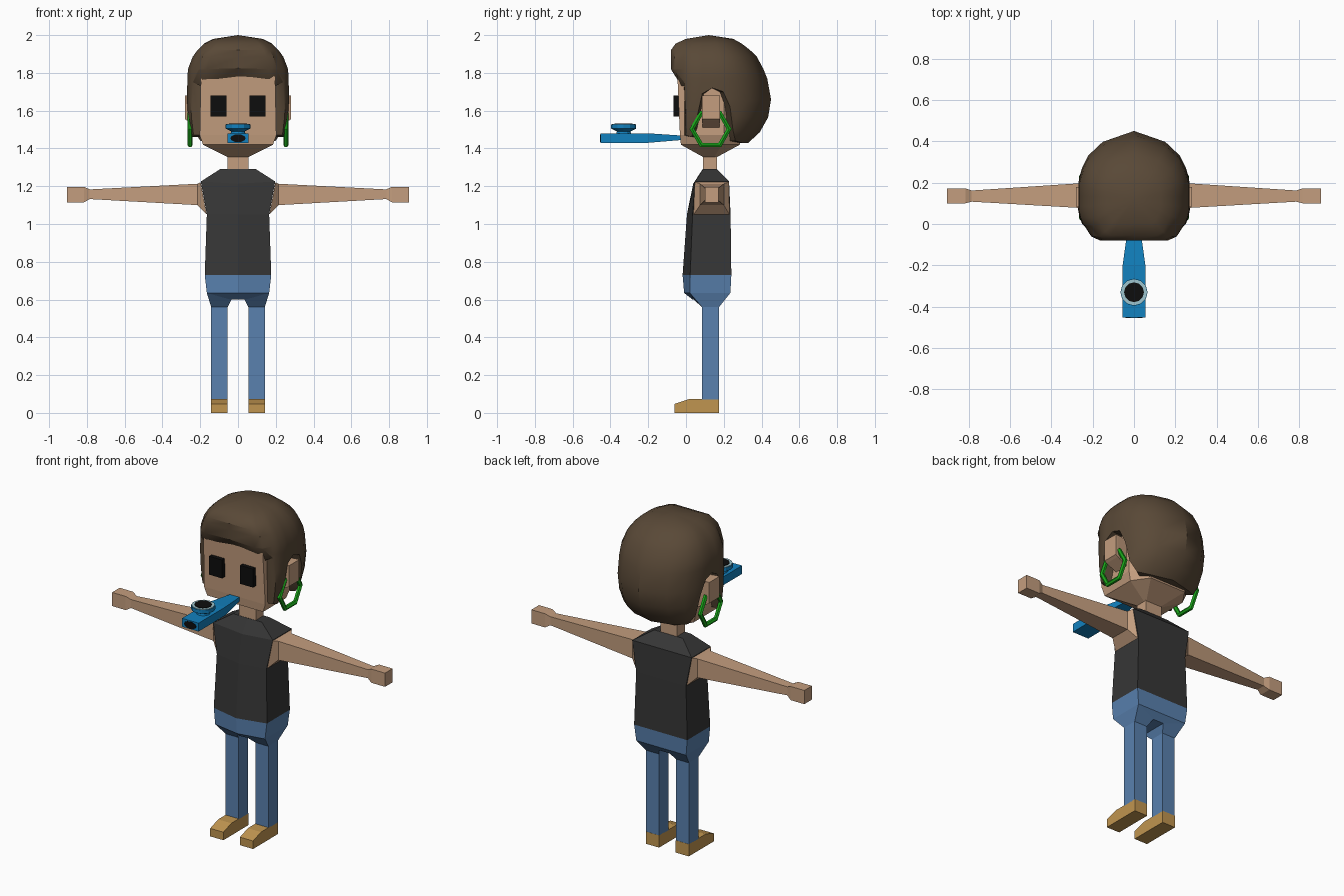
import bpy, bmesh, math

if "Cube" in bpy.data.objects:
    bpy.data.objects.remove(bpy.data.objects["Cube"])

def material(name, r, g, b):
    m = bpy.data.materials.new(name)
    m.diffuse_color = (r, g, b, 1)
    m.use_nodes = True
    m.node_tree.nodes["Principled BSDF"].inputs["Base Color"].default_value = m.diffuse_color
    return m

SKIN = material("skin", .55, .34, .21)
HAIR = material("brown hair", .10, .066, .038)
SHIRT = material("charcoal shirt", .037, .037, .037)
JEANS = material("blue denim", .10, .22, .43)
SHOE = material("tan leather", .53, .30, .08)
BLACK = material("black", .004, .004, .004)
BLUE = material("bright blue", .006, .22, .52)
RIM = material("pale blue rim", .34, .56, .62)
GREEN = material("green", .01, .40, .01)

def finish(name, bm, mat, smooth=None):
    bmesh.ops.remove_doubles(bm, verts=bm.verts, dist=1e-5)
    bmesh.ops.recalc_face_normals(bm, faces=bm.faces)
    me = bpy.data.meshes.new(name)
    bm.to_mesh(me)
    bm.free()
    me.materials.append(mat)
    ob = bpy.data.objects.new(name, me)
    bpy.context.collection.objects.link(ob)
    if smooth:
        bpy.ops.object.select_all(action='DESELECT')
        ob.select_set(True)
        bpy.context.view_layer.objects.active = ob
        bpy.ops.object.shade_smooth_by_angle(angle=math.radians(smooth))
    return ob

def loft(name, rings, mat, smooth=None):
    """Skin a list of equal-length closed rings and cap both ends."""
    bm = bmesh.new()
    rows = [[bm.verts.new(p) for p in r] for r in rings]
    n = len(rows[0])
    for a, b in zip(rows, rows[1:]):
        for i in range(n):
            j = (i + 1) % n
            bm.faces.new((a[i], a[j], b[j], b[i]))
    bm.faces.new(rows[0])
    bm.faces.new(rows[-1])
    return finish(name, bm, mat, smooth)

def rect_z(x0, x1, y0, y1, z):
    return [(x0, y0, z), (x1, y0, z), (x1, y1, z), (x0, y1, z)]

def rect_x(x, y0, y1, z0, z1):
    return [(x, y0, z0), (x, y1, z0), (x, y1, z1), (x, y0, z1)]

def rect_y(y, w, z0, z1):
    return [(-w, y, z0), (w, y, z0), (w, y, z1), (-w, y, z1)]

def body_ring(z, x, mid, front, back, dz=0):
    return [(0, mid, z - dz), (x, front, z), (x, back, z), (-x, back, z), (-x, front, z)]

def circle(cx, cy, z, r, n=12):
    return [(cx + r * math.cos(2 * math.pi * i / n),
             cy + r * math.sin(2 * math.pi * i / n), z) for i in range(n)]

# Torso and pelvis
loft("tank_top", [body_ring(.73, .176, -.018, .022, .24), body_ring(1.05, .165, .005, .035, .236),
                  body_ring(1.225, .197, .038, .048, .228, .012),
                  body_ring(1.29, .095, .088, .09, .165)], SHIRT)
loft("pelvis", [body_ring(.73, .176, -.018, .022, .24), body_ring(.635, .165, -.01, .02, .235),
                body_ring(.60, .04, .035, .04, .205)], JEANS)

# Head, jaw and neck
loft("neck", [rect_z(-.055, .055, .09, .165, 1.27), rect_z(-.055, .055, .09, .165, 1.37)], SKIN)

def head_ring(z, x, front, side, bx, back):
    return [(-x, front, z), (x, front, z), (x, side, z), (bx, back, z), (-bx, back, z), (-x, side, z)]

loft("head", [head_ring(1.355, .055, .09, .15, .05, .165), head_ring(1.42, .185, -.027, .19, .12, .285),
              head_ring(1.47, .203, -.032, .2, .12, .29), head_ring(1.84, .195, -.048, .2, .12, .3)], SKIN)

# Paired parts
for s, side in ((-1, "left"), (1, "right")):
    lx = sorted((s * .055, s * .142))
    loft(side + "_hip", [
        [(s * .035, .04, .60), (s * .165, .02, .635), (s * .165, .235, .635), (s * .035, .205, .60)],
        [(s * .055, .085, .56), (s * .142, .085, .56), (s * .142, .175, .56), (s * .055, .175, .56)]], JEANS)
    loft(side + "_leg", [rect_z(*lx, .085, .175, .07), rect_z(*lx, .085, .175, .56)], JEANS)
    profile = [(-.06, 0), (.176, 0), (.176, .073), (.015, .073), (-.06, .048)]
    loft(side + "_shoe", [[(x, y, z) for y, z in profile] for x in lx], SHOE)
    loft(side + "_arm", [
        [(s * .166, .04, 1.05), (s * .166, .23, 1.05), (s * .198, .227, 1.222), (s * .198, .047, 1.222)],
        rect_x(s * .215, .075, .20, 1.10, 1.213), rect_x(s * .785, .108, .162, 1.132, 1.183),
        rect_x(s * .815, .10, .172, 1.115, 1.197), rect_x(s * .905, .10, .172, 1.115, 1.197)], SKIN)
    ex = sorted((s * .06, s * .145))
    loft(side + "_eye", [rect_z(*ex, -.066, -.03, 1.57), rect_z(*ex, -.066, -.03, 1.68)], BLACK)
    loft(side + "_ear", [rect_x(s * .18, .09, .175, 1.50, 1.675), rect_x(s * .265, .085, .18, 1.545, 1.68),
                         rect_x(s * .28, .085, .18, 1.555, 1.68)], SKIN)
    # six-sided hoop
    bm = bmesh.new()
    hoop = []
    for i in range(6):
        a = i * math.pi / 3
        hoop.append([bm.verts.new((s * (.254 + .013 * math.cos(b)),
                                   .13 + (.098 + .015 * math.sin(b)) * math.cos(a),
                                   1.503 + (.098 + .015 * math.sin(b)) * math.sin(a)))
                     for b in [k * math.pi / 3 for k in range(6)]])
    for i in range(6):
        for k in range(6):
            p, q, m = hoop[i], hoop[(i + 1) % 6], (k + 1) % 6
            bm.faces.new((p[k], p[m], q[m], q[k]))
    finish(side + "_hoop_earring", bm, GREEN)

# Hair: size by height (z, front depth, back depth, half width) about y = 0.12
LEVELS = [(1.43, .2, .21, .24), (1.485, .2, .27, .255), (1.565, .2, .315, .265), (1.66, .2, .33, .27),
          (1.77, .2, .31, .268), (1.82, .2, .29, .265), (1.885, .2, .255, .24), (1.92, .2, .22, .215),
          (1.955, .175, .175, .18), (1.98, .12, .13, .13), (2.0, 0, 0, 0)]
# Columns from front to back: outline position and hem height
COLUMNS = [(0, -1, 1.825), (.62, -1, 1.82), (.78, -.9, 1.815), (.89, -.65, 1.75), (.93, -.6, 1.47),
           (.97, -.45, 1.46), (1, -.27, 1.6), (1, -.17, 1.69), (1, .06, 1.72), (1, .24, 1.70),
           (.97, .35, 1.62), (.93, .46, 1.5), (.82, .64, 1.44), (.56, .84, 1.43), (0, 1, 1.43)]

def hair_point(u, v, z):
    for a, b in zip(LEVELS, LEVELS[1:]):
        if z <= b[0]:
            t = (z - a[0]) / (b[0] - a[0])
            f, k, w = [a[i] + t * (b[i] - a[i]) for i in (1, 2, 3)]
            return (u * w, .12 + v * (f if v < 0 else k), z)

bm = bmesh.new()
grid = []
for sgn, cols in ((1, COLUMNS), (-1, COLUMNS[-2:0:-1])):
    for u, v, hem in cols:
        x, y, z = hair_point(u, v, hem)
        if v < -.8:      # fringe slopes back to the forehead
            lip = (sgn * min(x, .2), -.025, 1.755 - .03 * u)
        elif v < -.5:    # front edge of the sideburn
            lip = (sgn * .195, -.01, min(hem, 1.73))
        else:
            lip = (sgn * x * .7, .12 + (y - .12) * .72, hem)
        pts = [lip] + [hair_point(sgn * u, v, max(hem, L[0])) for L in LEVELS]
        grid.append([bm.verts.new(p) for p in pts])
for i, a in enumerate(grid):
    b = grid[(i + 1) % len(grid)]
    for k in range(len(LEVELS)):
        bm.faces.new((a[k], b[k], b[k + 1], a[k + 1]))
bmesh.ops.remove_doubles(bm, verts=bm.verts, dist=1e-5)
bmesh.ops.dissolve_degenerate(bm, edges=bm.edges, dist=1e-5)
finish("hair", bm, HAIR, 35)

# Toy wind instrument held in the mouth
loft("mouth_instrument", [rect_y(-.452, .055, 1.43, 1.48), rect_y(-.2, .055, 1.43, 1.48),
                          rect_y(-.02, .03, 1.445, 1.468)], BLUE)
hole = [(x, z) for x, z, _ in circle(0, 1.454, 0, 1, 12)]
loft("instrument_front_hole", [[(x * .04, y, 1.454 + (z - 1.454) * .021) for x, z in hole]
                               for y in (-.45, -.455)], BLACK)
loft("instrument_turret", [circle(0, -.33, z, r) for z, r in
                           ((1.475, .04), (1.49, .036), (1.505, .066), (1.527, .066))], BLUE)
loft("turret_rim", [circle(0, -.33, z, .063) for z in (1.525, 1.530)], RIM)
loft("turret_hole", [circle(0, -.33, z, .048) for z in (1.528, 1.533)], BLACK)
